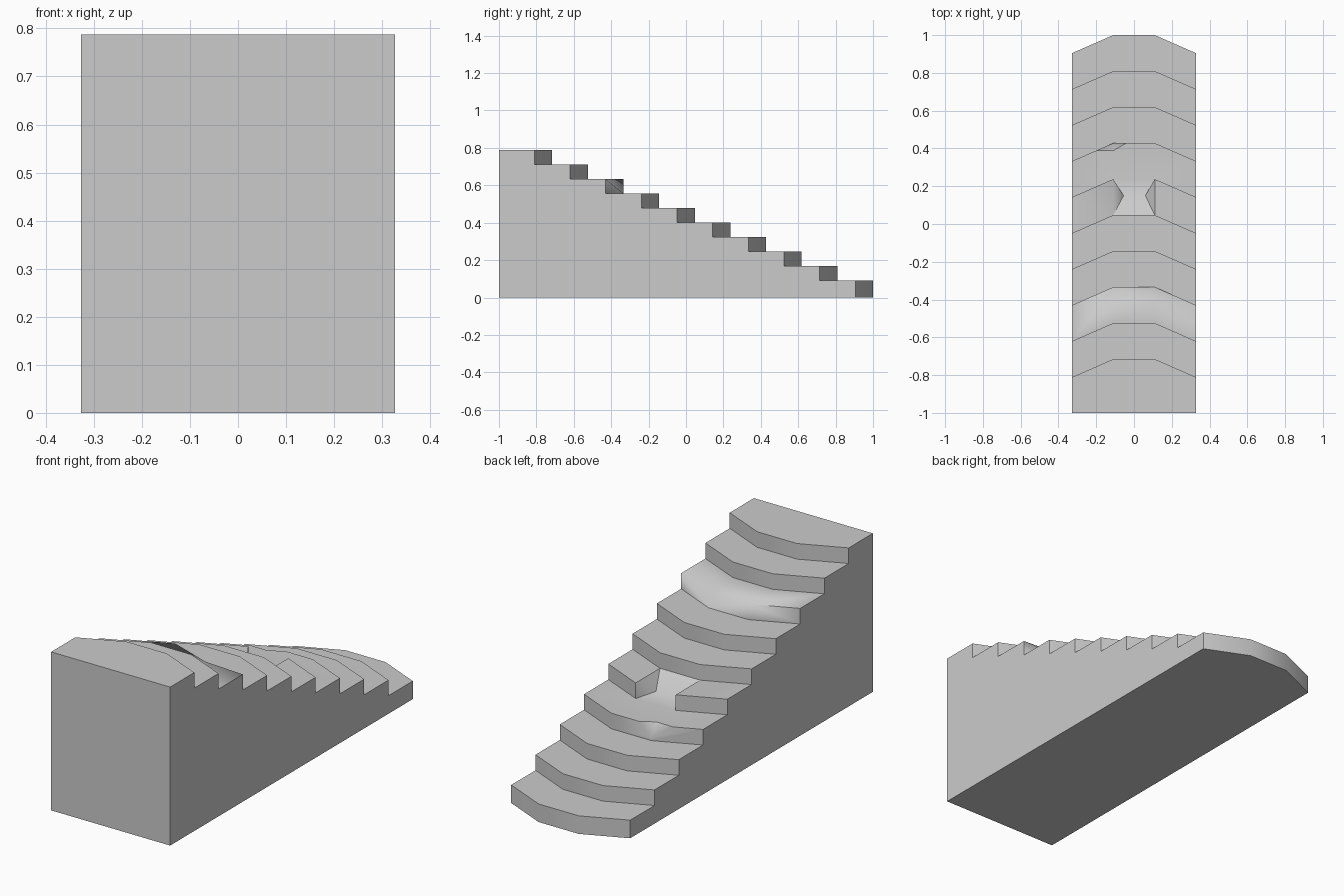
import bpy, bmesh, math

if "Cube" in bpy.data.objects:
    bpy.data.objects.remove(bpy.data.objects["Cube"])

STEPS, RUN, RISE = 10, 0.1906, 0.0775
XS = (-0.327, -0.11, 0.11, 0.327)
BOW = (-0.095, 0, 0, -0.095)      # bowed front edge of each tread
HEIGHT = 0.09 + RISE * (STEPS - 1)

bm = bmesh.new()
cache = {}


def v(p):
    key = tuple(round(c, 4) for c in p)
    if key not in cache:
        cache[key] = bm.verts.new(key)
    return cache[key]


def face(*pts):
    bm.faces.new([v(p) for p in pts])


def row(i, z):
    return [(x, 1 - RUN * i + b, z) for x, b in zip(XS, BOW)]


def top_z(i):
    return 0.09 + RISE * i if i >= 0 else 0.0


low = [row(i, top_z(i - 1)) for i in range(STEPS)]
top = [row(i, top_z(i)) for i in range(STEPS)]
# back edge of the last tread closes the solid
low.append([(x, -1.0, HEIGHT) for x in XS])

# worn corner on one upper step
x, y, z = top[7][2]
top[7][2] = (x, y - 0.08, z)

for i in range(STEPS):
    B, T, N = low[i], top[i], low[i + 1]
    if i == 3:
        # chipped nosing
        z = top_z(i)
        yf = T[1][1]
        P, Q, R = (-0.2, yf - 0.0394, z), (-0.11, yf - 0.04, z), (-0.04, yf, z)
        D = (-0.11, yf, z - 0.06)
        face(B[0], B[1], D, P, T[0])
        face(B[1], B[2], T[2], R, D)
        face(B[2], B[3], T[3], T[2])
        face(D, R, Q)
        face(D, Q, P)
        face(T[0], P, Q, R, T[2], T[3], *N[::-1])
    elif i == 4:
        # broken-out middle of a step
        C1, C2 = (-0.055, 0.15, 0.338), (0.06, 0.15, 0.338)
        face(B[0], B[1], T[1], T[0])
        face(B[2], B[3], T[3], T[2])
        face(B[1], B[2], C2, C1)
        face(B[1], C1, T[1])
        face(B[2], T[2], C2)
        face(T[0], T[1], N[1], N[0])
        face(T[1], C1, N[1])
        face(C1, C2, N[2], N[1])
        face(C2, T[2], N[2])
        face(T[2], T[3], N[3], N[2])
    else:
        for k in range(3):
            if i == 7 and k > 0:
                worn, other = (2, 1) if k == 1 else (2, 3)
                face(B[worn], B[other], T[other])
                face(B[worn], T[other], T[worn])
            else:
                face(B[k], B[k + 1], T[k + 1], T[k])
        face(*T, *N[::-1])

# side walls, underside and rear wall
foot = [(x, -1.0, 0.0) for x in XS]
for k in (0, 3):
    outline = [foot[k]]
    for i in range(STEPS):
        outline += [low[i][k], top[i][k]]
    face(*outline, low[STEPS][k])
face(*low[0], *foot[::-1])
face(*foot, *low[STEPS][::-1])

bmesh.ops.recalc_face_normals(bm, faces=bm.faces[:])
mesh = bpy.data.meshes.new("worn_staircase")
bm.to_mesh(mesh)
bm.free()
stairs = bpy.data.objects.new("worn_staircase", mesh)
bpy.context.collection.objects.link(stairs)
bpy.context.view_layer.objects.active = stairs
stairs.select_set(True)
bpy.ops.object.shade_smooth_by_angle(angle=math.radians(50))
